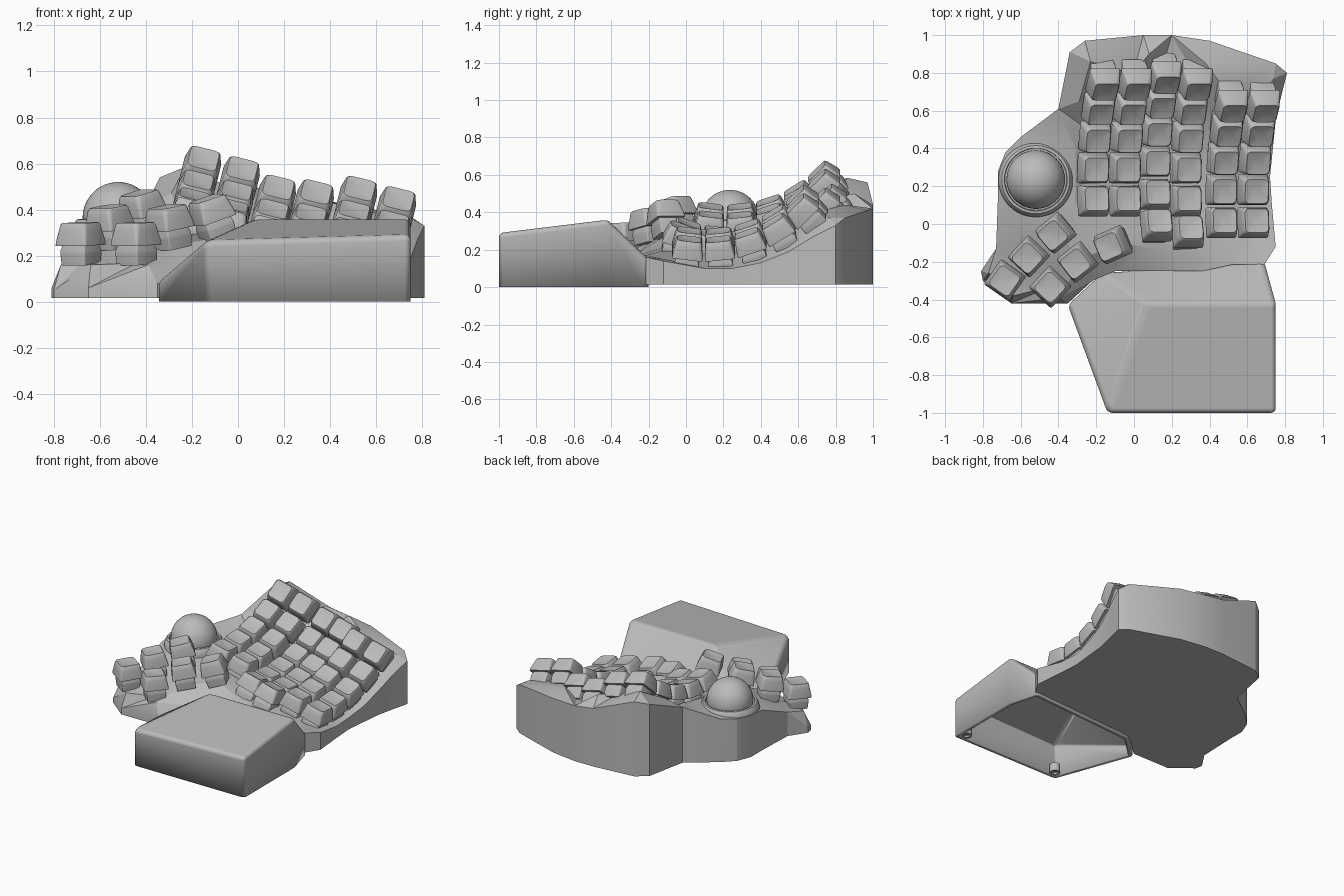
import bpy, bmesh, math
from math import radians, sin, cos, pi
from mathutils import Vector, Matrix
from mathutils.geometry import delaunay_2d_cdt

if "Cube" in bpy.data.objects:
    bpy.data.objects.remove(bpy.data.objects["Cube"], do_unlink=True)

grey = bpy.data.materials.new("plain_grey")
grey.use_nodes = True
grey.diffuse_color = (0.5, 0.5, 0.5, 1)
grey.node_tree.nodes["Principled BSDF"].inputs["Base Color"].default_value = (0.5, 0.5, 0.5, 1)


def to_mesh(name, bm):
    bmesh.ops.recalc_face_normals(bm, faces=bm.faces)
    mesh = bpy.data.meshes.new(name)
    bm.to_mesh(mesh)
    bm.free()
    mesh.materials.append(grey)
    return mesh


def place(name, mesh, matrix=None, angle=30):
    obj = bpy.data.objects.new(name, mesh)
    bpy.context.collection.objects.link(obj)
    if matrix:
        obj.matrix_world = matrix
    bpy.ops.object.select_all(action="DESELECT")
    obj.select_set(True)
    bpy.context.view_layer.objects.active = obj
    bpy.ops.object.shade_smooth_by_angle(angle=radians(angle))
    return obj


def rounded_square(half, radius, z, steps=4):
    pts = []
    for corner in range(4):
        mid = pi / 4 + corner * pi / 2
        c = Vector((math.copysign(half - radius, cos(mid)), math.copysign(half - radius, sin(mid)), z))
        for i in range(steps):
            a = corner * pi / 2 + i / (steps - 1) * pi / 2
            pts.append(c + Vector((radius * cos(a), radius * sin(a), 0)))
    return pts


def loft(bm, sections):
    rings = [[bm.verts.new(p) for p in s] for s in sections]
    for a, b in zip(rings, rings[1:]):
        for i in range(len(a)):
            j = (i + 1) % len(a)
            bm.faces.new((a[i], a[j], b[j], b[i]))
    bm.faces.new(rings[0])
    bm.faces.new(rings[-1])


def revolve(name, profile, centre, steps=48):
    bm = bmesh.new()
    verts = [bm.verts.new((r, 0, z)) for r, z in profile]
    edges = [bm.edges.new(p) for p in zip(verts, verts[1:])]
    bmesh.ops.spin(bm, geom=verts + edges, cent=(0, 0, 0), axis=(0, 0, 1), angle=2 * pi, steps=steps)
    bmesh.ops.remove_doubles(bm, verts=bm.verts, dist=0.0005)
    return place(name, to_mesh(name, bm), Matrix.Translation(centre))


# Keycap and switch housing, with the origin at the middle of the cap's top
bm = bmesh.new()
loft(bm, [rounded_square(h, r, z) for h, r, z in
          ((0.081, 0.01, -0.095), (0.081, 0.012, -0.08), (0.073, 0.02, -0.03),
           (0.069, 0.022, -0.006), (0.063, 0.022, 0.003), (0.032, 0.015, -0.004))])
cap_mesh = to_mesh("keycap", bm)
bm = bmesh.new()
loft(bm, [rounded_square(h, 0.006, z) for h, z in ((0.062, -0.18), (0.066, -0.13), (0.066, -0.12), (0.056, -0.085))])
housing_mesh = to_mesh("switch_housing", bm)

bed = []    # points of the case surface beneath the keys


def add_key(name, pos, rot, depth):
    m = Matrix.Translation(pos) @ rot.to_4x4()
    place(name + "_cap", cap_mesh, m)
    place(name + "_switch", housing_mesh, m)
    bed.append(m @ Vector((0, 0, -depth)))


# Finger columns: each follows an arc down from its top key, tented to the right
PITCH, STEP, TENT = 0.155, 13, Matrix.Rotation(radians(14), 3, "Y")
columns = [(-0.15, 0.70, 0.62, 5), (0.018, 0.70, 0.575, 5), (0.175, 0.735, 0.495, 6),
           (0.34, 0.70, 0.475, 6), (0.528, 0.585, 0.49, 5), (0.697, 0.585, 0.445, 5)]
for c, (x, y, z, count) in enumerate(columns):
    pos, tilt = Vector((x, y, z)), 45
    for k in range(count):
        add_key(f"finger_key_{c + 1}_{k + 1}", pos, TENT @ Matrix.Rotation(radians(tilt), 3, "X"), 0.135)
        mid = radians(tilt - STEP / 2)
        pos = pos - TENT @ Vector((0, PITCH * cos(mid), PITCH * sin(mid)))
        tilt -= STEP

# Thumb cluster: two fanned rows of three
thumbs = [(-0.685, -0.30, 0.34, 55, 2), (-0.565, -0.18, 0.41, 47, 8), (-0.43, -0.06, 0.47, 40, 14),
          (-0.445, -0.335, 0.34, 47, 2), (-0.31, -0.21, 0.41, 38, 10), (-0.135, -0.12, 0.445, 24, 18)]
for i, (x, y, z, yaw, lift) in enumerate(thumbs):
    rot = Matrix.Rotation(radians(yaw), 3, "Z") @ Matrix.Rotation(radians(-lift), 3, "Y")
    add_key(f"thumb_key_{i + 1}", Vector((x, y, z)), rot, 0.172)

# Case: outline with wall heights, inner ridges, and the key bed between them
outline = [(-0.65, -0.42, 0.06), (-0.35, -0.42, 0.08), (-0.22, -0.3, 0.15), (-0.1, -0.25, 0.19),
           (0.36, -0.25, 0.17), (0.52, -0.215, 0.17), (0.69, -0.215, 0.16), (0.75, -0.12, 0.14),
           (0.73, 0.1, 0.1), (0.72, 0.25, 0.1), (0.735, 0.4, 0.13), (0.75, 0.55, 0.19),
           (0.78, 0.68, 0.27), (0.81, 0.8, 0.33), (0.75, 0.85, 0.37), (0.4, 0.97, 0.41),
           (0.2, 1.0, 0.42), (0.05, 1.0, 0.44), (-0.26, 0.97, 0.56), (-0.34, 0.91, 0.54),
           (-0.4, 0.61, 0.42), (-0.6, 0.46, 0.33), (-0.68, 0.38, 0.32), (-0.72, 0.28, 0.32),
           (-0.72, 0.15, 0.31), (-0.73, -0.13, 0.19), (-0.81, -0.25, 0.06), (-0.8, -0.3, 0.05)]
ridges = [(-0.64, -0.38, 0.16), (-0.39, -0.39, 0.16), (-0.77, -0.26, 0.16), (-0.23, 0.86, 0.585),
          (-0.29, 0.65, 0.47), (-0.31, 0.4, 0.36), (-0.31, 0.1, 0.3), (0.08, 0.9, 0.5),
          (0.38, 0.85, 0.44), (0.74, 0.77, 0.37), (-0.05, 0.02, 0.27), (0.1, -0.13, 0.21),
          (0.35, -0.14, 0.19), (0.66, -0.12, 0.15)]
points = [Vector(p) for p in outline + ridges] + bed
result = delaunay_2d_cdt([p.xy for p in points], [], [list(range(len(outline)))], 1, 0.0001)
FLOOR = 0.015
bm = bmesh.new()
top = [bm.verts.new((v.x, v.y, points[o[0]].z if o else 0.2)) for v, o in zip(result[0], result[3])]
for tri in result[2]:
    bm.faces.new([top[i] for i in tri])
rim = [e for e in bm.edges if e.is_boundary]
walls = bmesh.ops.extrude_edge_only(bm, edges=rim)["geom"]
for v in walls:
    if isinstance(v, bmesh.types.BMVert):
        v.co.z = FLOOR
bmesh.ops.contextual_create(bm, geom=[g for g in walls if isinstance(g, bmesh.types.BMEdge)])
bmesh.ops.delete(bm, geom=[v for v in bm.verts if not v.link_faces], context="VERTS")
place("case", to_mesh("case", bm), angle=22)

# Trackball in its raised socket
ball_at = Vector((-0.52, 0.235, 0.365))
bm = bmesh.new()
bmesh.ops.create_uvsphere(bm, u_segments=48, v_segments=24, radius=0.155)
place("trackball", to_mesh("trackball", bm), Matrix.Translation(ball_at))
revolve("trackball_socket", [(0.198, -0.2), (0.198, -0.05), (0.192, -0.025), (0.18, -0.008),
                             (0.166, -0.006), (0.16, -0.1)], ball_at)

# Palm rest: a faceted hollow shell, open below
corners = [(-0.35, -0.43, 0), (-0.14, -1, 0), (0.75, -1, 0), (0.75, -0.42, 0), (0.69, -0.2, 0), (-0.17, -0.26, 0),
           (-0.14, -1, 0.265), (0.75, -1, 0.29), (0.75, -0.42, 0.36), (0.07, -0.42, 0.36),
           (-0.35, -0.43, 0.085), (-0.17, -0.26, 0.1), (0.69, -0.2, 0.15)]
bm = bmesh.new()
for p in corners:
    bm.verts.new(p)
bmesh.ops.convex_hull(bm, input=bm.verts)
bmesh.ops.dissolve_limit(bm, angle_limit=radians(4), verts=bm.verts, edges=bm.edges)
bm.normal_update()
bmesh.ops.delete(bm, geom=[f for f in bm.faces if f.calc_center_median().z < 0.001], context="FACES")
rest = place("palm_rest", to_mesh("palm_rest", bm))
bevel = rest.modifiers.new("soft_edges", "BEVEL")
bevel.width, bevel.segments, bevel.limit_method, bevel.angle_limit = 0.025, 4, "ANGLE", radians(25)
bevel.harden_normals = True
shell = rest.modifiers.new("shell", "SOLIDIFY")
shell.thickness, shell.offset = 0.03, -1

# Round feet inside the front corners of the palm rest
for side, x in (("right", -0.09), ("left", 0.69)):
    revolve(side + "_foot", [(0, 0.012), (0.02, 0.012), (0.022, 0), (0.036, 0), (0.036, 0.06), (0, 0.06)], (x, -0.94, 0), 24)
